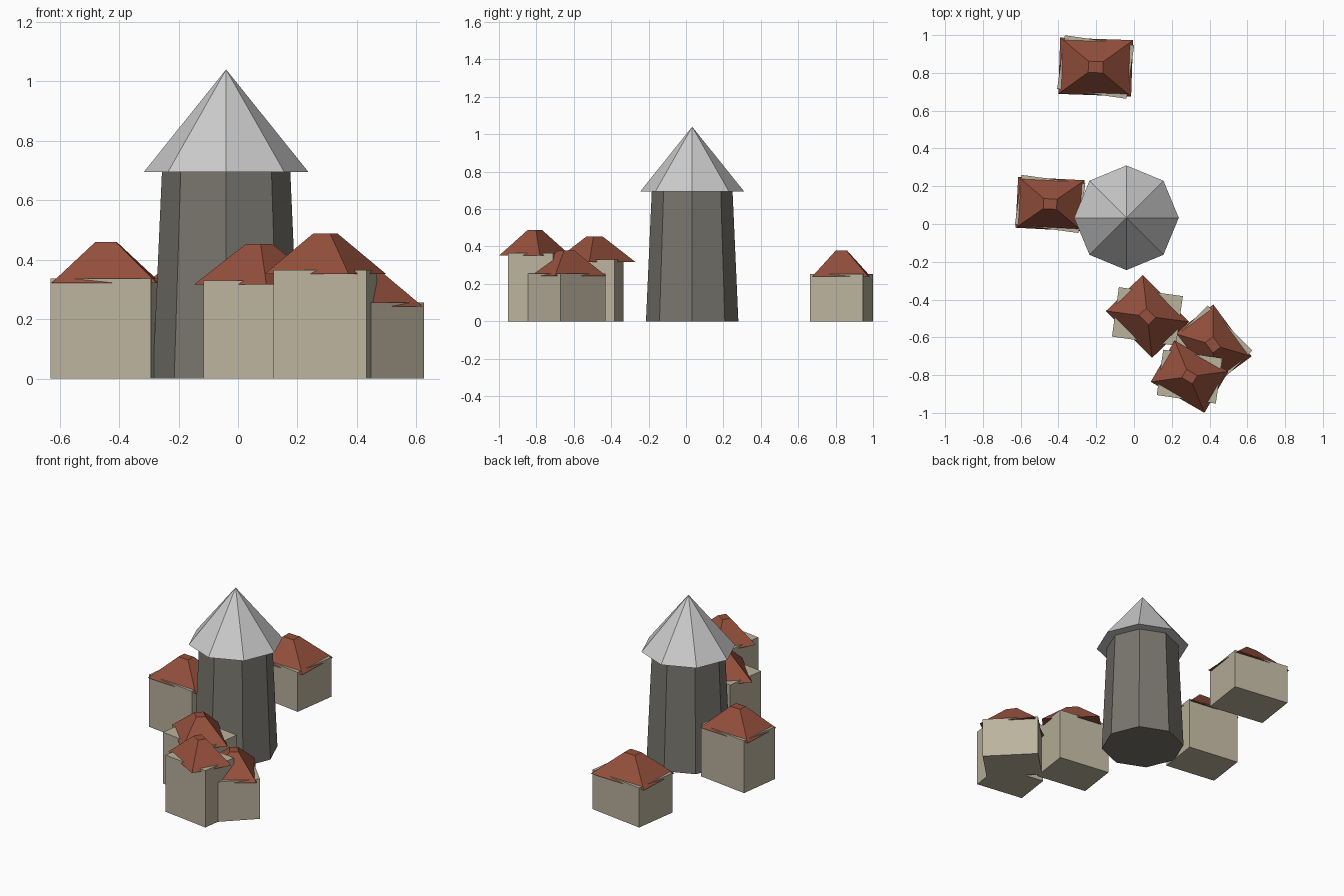
import bpy, bmesh
from math import radians, cos, sin, tau

if "Cube" in bpy.data.objects:
    bpy.data.objects.remove(bpy.data.objects["Cube"])


def material(name, rgb):
    m = bpy.data.materials.new(name)
    m.diffuse_color = (*rgb, 1)
    m.use_nodes = True
    m.node_tree.nodes["Principled BSDF"].inputs["Base Color"].default_value = m.diffuse_color
    return m


WALL = material("plaster", (0.50, 0.45, 0.34))
TILE = material("roof_tile", (0.30, 0.08, 0.045))
STONE = material("stone", (0.19, 0.18, 0.155))


def loft(name, loc, bottom, top, z0, z1, angle=0, mat=None):
    """Closed flat-sided solid between two outlines (a single top point makes a spire)."""
    bm = bmesh.new()
    lo = [bm.verts.new((x, y, z0)) for x, y in bottom]
    hi = [bm.verts.new((x, y, z1)) for x, y in top]
    n = len(lo)
    for i in range(n):
        j = (i + 1) % n
        bm.faces.new((lo[i], lo[j], hi[0]) if len(hi) == 1 else (lo[i], lo[j], hi[j], hi[i]))
    bm.faces.new(lo[::-1])
    if len(hi) > 1:
        bm.faces.new(hi)
    mesh = bpy.data.meshes.new(name)
    bm.to_mesh(mesh)
    bm.free()
    obj = bpy.data.objects.new(name, mesh)
    obj.location = (*loc, 0)
    obj.rotation_euler.z = radians(angle)
    if mat:
        mesh.materials.append(mat)
    bpy.context.collection.objects.link(obj)
    return obj


def octagon(r):
    return [(r * cos(tau * i / 8), r * sin(tau * i / 8)) for i in range(8)]


def rect(w, d):
    return [(-w / 2, -d / 2), (w / 2, -d / 2), (w / 2, d / 2), (-w / 2, d / 2)]


# tapered octagonal tower with overhanging spire
TOWER = (-0.04, 0.033)
loft("tower_body", TOWER, octagon(0.247), octagon(0.216), 0, 0.695, mat=STONE)
loft("tower_spire", TOWER, octagon(0.277), [(0, 0)], 0.695, 1.04)

# houses: centre, wall width/depth/angle, wall height, roof width/depth/angle
HOUSES = [
    ((-0.203, 0.831), 0.371, 0.286, -8.2, 0.254, 0.386, 0.298, -2),
    ((-0.444, 0.106), 0.340, 0.264, -7.8, 0.336, 0.353, 0.270, -3),
    ((0.071, -0.489), 0.342, 0.264, -8.0, 0.330, 0.348, 0.273, -45.5),
    ((0.294, -0.808), 0.316, 0.243, -8.2, 0.365, 0.328, 0.253, -30),
    ((0.418, -0.640), 0.335, 0.254, -45.5, 0.256, 0.341, 0.257, -53.5),
]
for i, (c, w, d, a, h, rw, rd, ra) in enumerate(HOUSES, 1):
    loft(f"house_walls_{i}", c, rect(w, d), rect(w, d), 0, h, a, WALL)
    loft(f"house_roof_{i}", c, rect(rw, rd), rect(rw * 0.2, rd * 0.2), h - 0.014, h + 0.123, ra, TILE)
